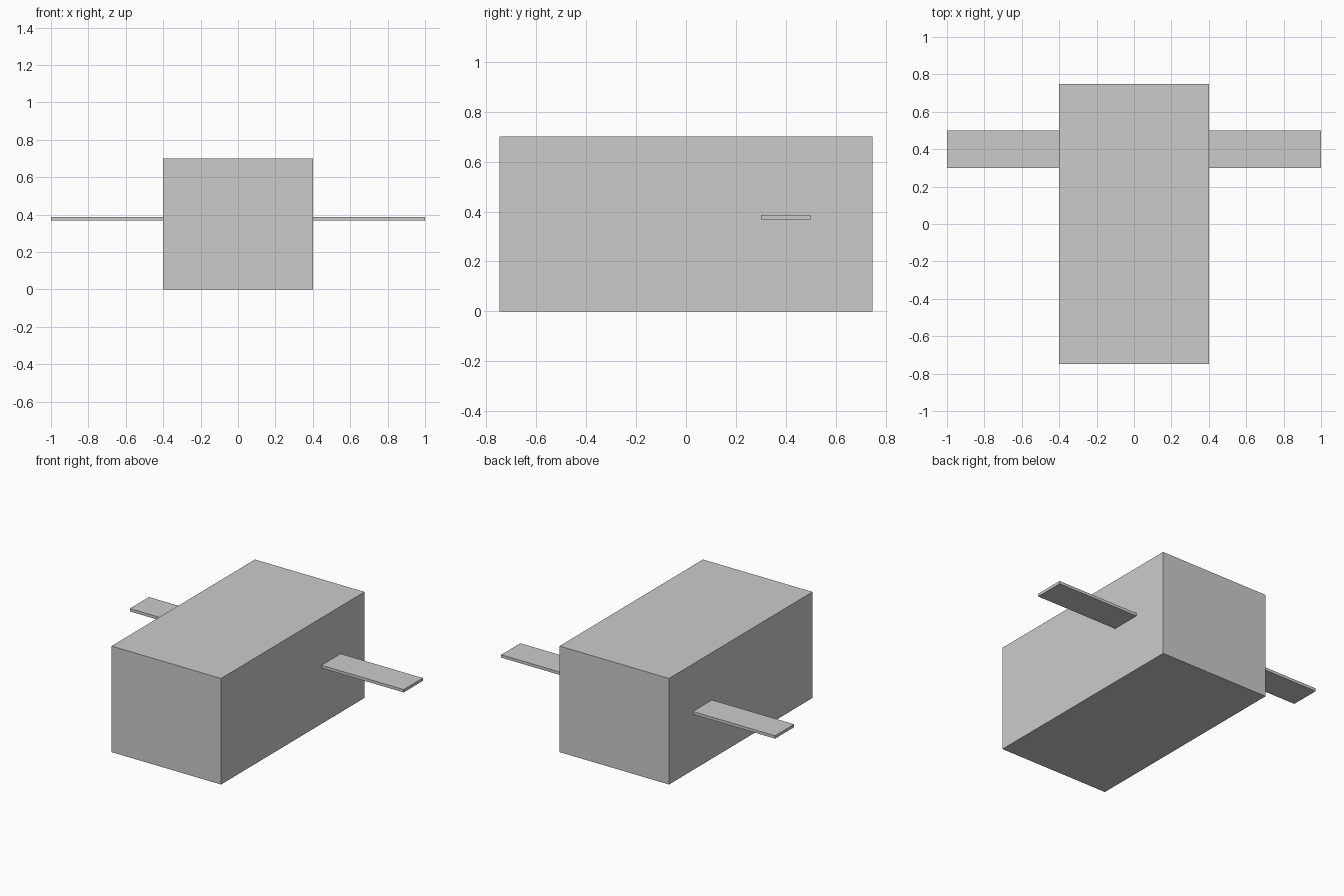
import bpy

if "Cube" in bpy.data.objects:
    bpy.data.objects.remove(bpy.data.objects["Cube"])


def box(name, lo, hi):
    """Add a box spanning two opposite corners."""
    centre = [(a + b) / 2 for a, b in zip(lo, hi)]
    bpy.ops.mesh.primitive_cube_add(size=1, location=centre)
    obj = bpy.context.object
    obj.name = name
    obj.scale = [b - a for a, b in zip(lo, hi)]
    bpy.ops.object.transform_apply(location=True, rotation=False, scale=True)
    return obj


# Main block
box("body", (-0.4, -0.748, 0), (0.4, 0.748, 0.7))

# Thin flat arms on both sides
box("right_arm", (0.4, 0.3, 0.368), (1.0, 0.499, 0.387))
box("left_arm", (-1.0, 0.3, 0.368), (-0.4, 0.499, 0.387))
